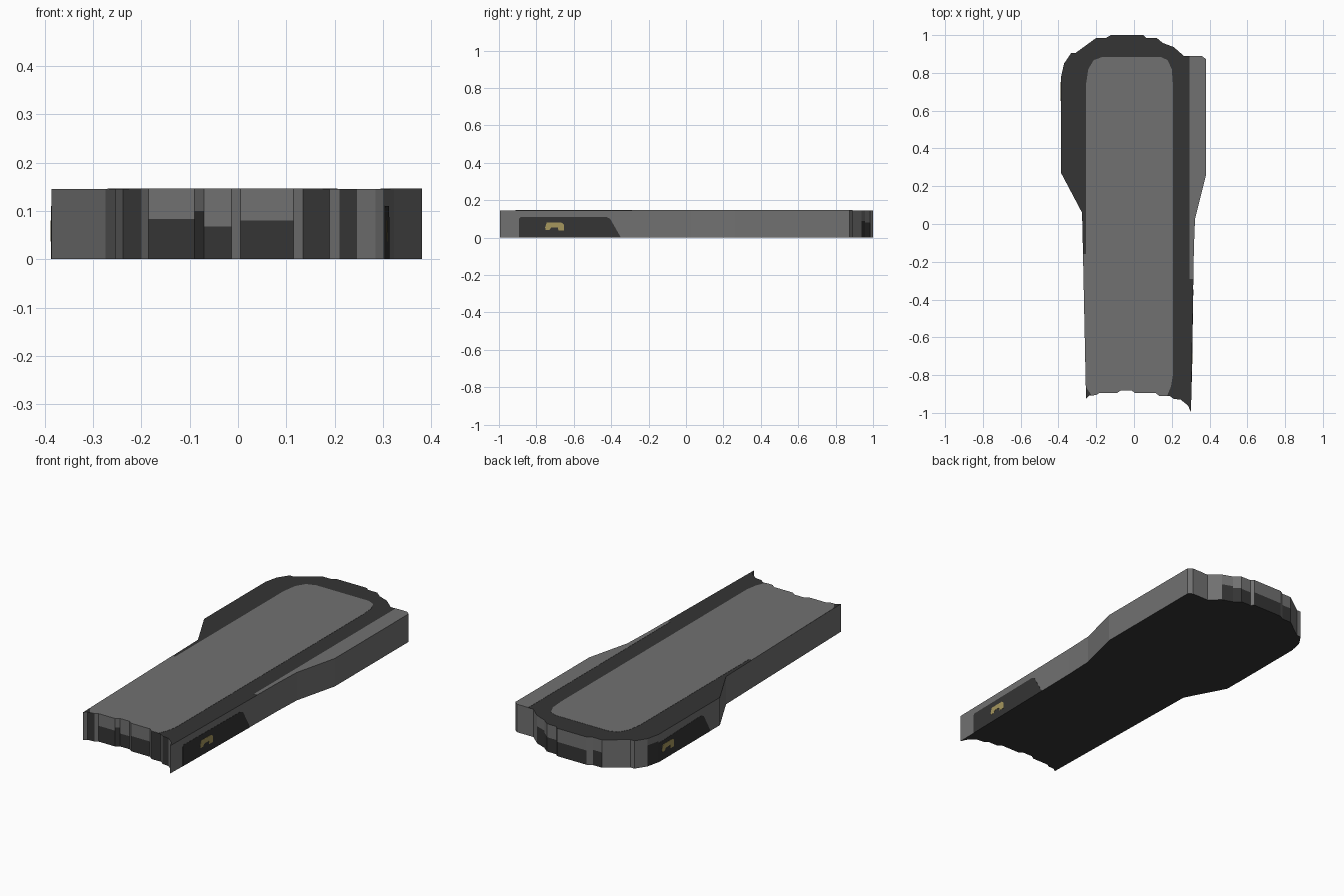
import bpy, bmesh
from mathutils import Vector

if "Cube" in bpy.data.objects:
    bpy.data.objects.remove(bpy.data.objects["Cube"])

H = 0.147      # full height
T = 0.001      # thickness of the painted plates


def material(name, rgb):
    m = bpy.data.materials.new(name)
    m.diffuse_color = (*rgb, 1)
    m.use_nodes = True
    m.node_tree.nodes["Principled BSDF"].inputs["Base Color"].default_value = m.diffuse_color
    return m


GREY = material("mid_grey", (0.165, 0.165, 0.165))
DARK = material("charcoal", (0.035, 0.035, 0.035))
GOLD = material("dull_gold", (0.38, 0.31, 0.11))


def finish(bm, name, mats):
    me = bpy.data.meshes.new(name)
    bm.to_mesh(me)
    bm.free()
    for m in mats:
        me.materials.append(m)
    ob = bpy.data.objects.new(name, me)
    bpy.context.collection.objects.link(ob)
    return ob


def plate(name, pts, offset, mat):
    """Closed thin slab: polygon of 3D points pushed along offset."""
    bm = bmesh.new()
    a = [bm.verts.new(p) for p in pts]
    b = [bm.verts.new(Vector(p) + Vector(offset)) for p in pts]
    bm.faces.new(a)
    bm.faces.new(b[::-1])
    n = len(a)
    for i in range(n):
        j = (i + 1) % n
        bm.faces.new((a[j], a[i], b[i], b[j]))
    bmesh.ops.recalc_face_normals(bm, faces=bm.faces)
    return finish(bm, name, [mat])


def top_plate(name, pts, mat):
    return plate(name, [(x, y, H - T) for x, y in pts], (0, 0, T), mat)


def wall_plate(name, p, q, pts, mat, thick):
    """Plate on the wall p-q; points are (y, z), x follows the wall."""
    side = 1 if p[0] > 0 else -1
    k = (q[0] - p[0]) / (q[1] - p[1])
    return plate(name, [(p[0] + k * (y - p[1]), y, z) for y, z in pts],
                 (side * thick, 0, 0), mat)


# Outline, clockwise; third value is how high the wall after that point is dark
left = [(-0.254, -0.925, 0), (-0.27, -0.16, 0), (-0.275, 0.06, 0), (-0.386, 0.27, 0),
        (-0.386, 0.78, 0.11), (-0.37, 0.85, 0)]
back = [(-0.333, 0.905, 0), (-0.31, 0.905, 0), (-0.2, 0.985, 0.08), (-0.148, 0.985, 0),
        (-0.122, 1.0, 0.075), (0.05, 1.0, 0), (0.063, 0.986, 0.075), (0.12, 0.985, 0.08),
        (0.153, 0.958, 0.09), (0.21, 0.937, 0), (0.265, 0.889, 0)]
right = [(0.36, 0.889, 0), (0.381, 0.873, 0), (0.381, 0.26, 0), (0.323, 0.026, 0),
         (0.317, -0.13, 0)]
front = [(0.302, -0.995, 0), (0.285, -0.96, 0), (0.247, -0.93, H), (0.21, -0.926, 0),
         (0.19, -0.911, H), (0.135, -0.911, 0), (0.115, -0.895, 0.08), (0.005, -0.895, 0),
         (-0.013, -0.881, 0.068), (-0.07, -0.881, 0.1), (-0.09, -0.895, 0.083),
         (-0.185, -0.895, 0), (-0.2, -0.906, H), (-0.238, -0.908, 0)]
outline = left + back + right + front

# Body: dark caps, walls split into a dark lower and a grey upper band
top = H - T
bm = bmesh.new()


def face(pts, mat):
    bm.faces.new([bm.verts.new(p) for p in pts]).material_index = mat


face([(x, y, top) for x, y, h in outline[::-1]], 1)
face([(x, y, 0) for x, y, h in outline], 1)
for (px, py, h), (qx, qy, _) in zip(outline, outline[1:] + outline[:1]):
    h = min(h, top)
    for z0, z1, mat in ((0, h, 1), (h, top, 0)):
        if z1 - z0 > 1e-4:
            face([(qx, qy, z0), (px, py, z0), (px, py, z1), (qx, qy, z1)], mat)
bmesh.ops.remove_doubles(bm, verts=bm.verts, dist=1e-5)
finish(bm, "body", [GREY, DARK])

# Long grey panel on top with rounded corners
panel = [(-0.254, 0.74), (-0.242, 0.82), (-0.213, 0.868), (-0.165, 0.885),
         (0.14, 0.885), (0.178, 0.868), (0.2, 0.82), (0.206, 0.74),
         (0.206, -0.8), (0.196, -0.86), (0.175, -0.911)]
panel += [(x, y) for x, y, h in front[5:13]]
panel += [(-0.225, -0.906), (-0.244, -0.88), (-0.255, -0.86), (-0.27, -0.16), (-0.254, -0.16)]
top_plate("top_panel", panel, GREY)

# Grey rim along the right edge
rim = [(0.295, 0.889)] + [(x, y) for x, y, h in right]
rim += [(0.314, -0.29), (0.295, -0.29)]
top_plate("right_rim", rim, GREY)

# Dark side patches and gold marks, right side and left side
patch = [(-0.893, 0), (-0.893, 0.1), (-0.885, 0.11), (-0.425, 0.11), (-0.405, 0.1), (-0.348, 0)]
mark = [(-0.753, 0.055), (-0.745, 0.08), (-0.665, 0.08), (-0.652, 0.07), (-0.652, 0.037),
        (-0.682, 0.037), (-0.685, 0.055), (-0.72, 0.055), (-0.73, 0.042), (-0.75, 0.042)]
rp, rq = right[-1], front[0]
wall_plate("right_patch", rp, rq, patch, DARK, 0.001)
wall_plate("right_mark", rp, rq, mark, GOLD, 0.002)
lp, lq = left[3], left[4]
wall_plate("left_patch", lp, lq, [(min(-y, 0.78), z) for y, z in patch if y != -0.885],
           DARK, 0.001)
wall_plate("left_mark", lp, lq, [(-y, z) for y, z in mark], GOLD, 0.002)
